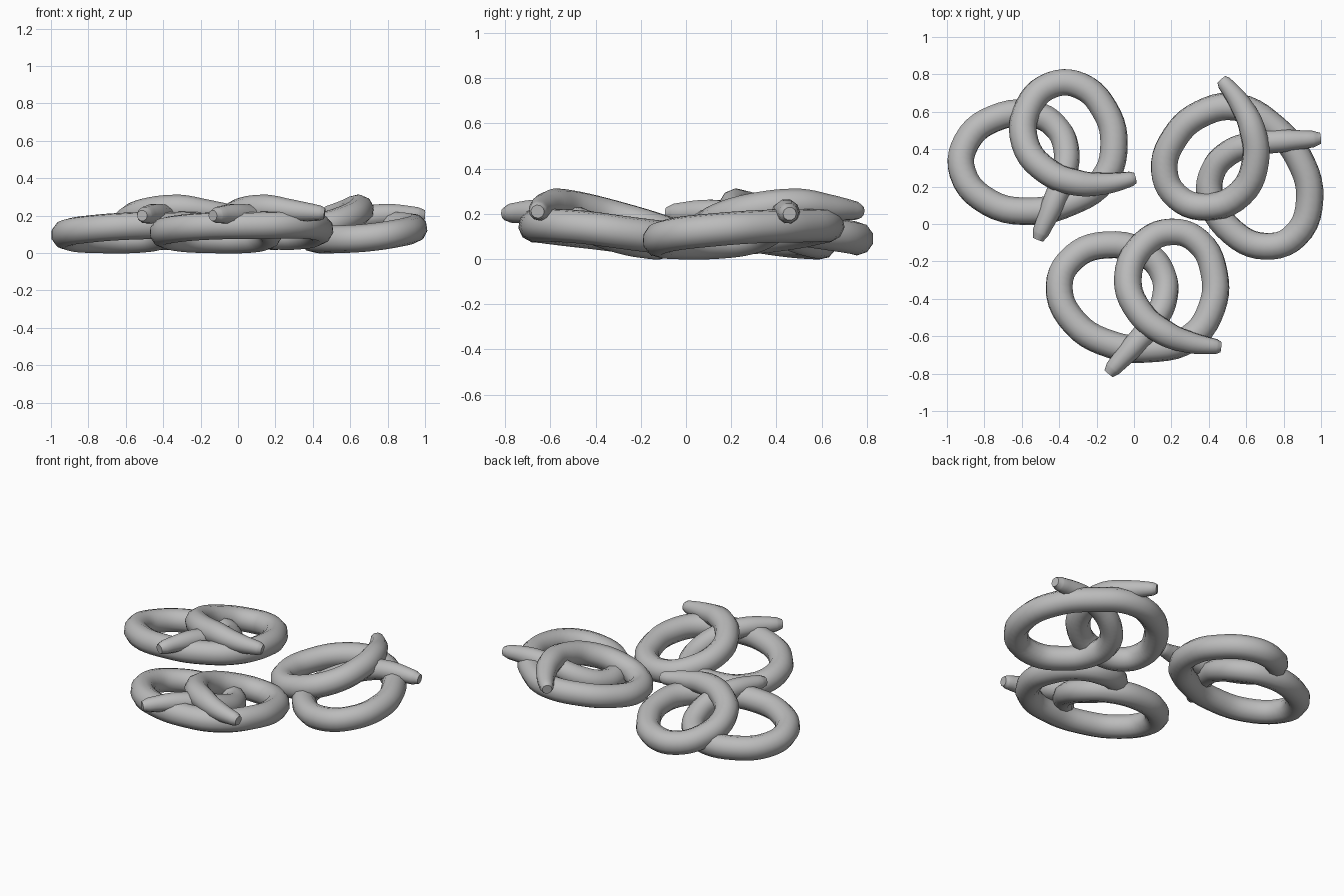
import bpy
from math import radians
from mathutils import Matrix, Vector

if "Cube" in bpy.data.objects:
    bpy.data.objects.remove(bpy.data.objects["Cube"], do_unlink=True)

GREY = (0.5, 0.5, 0.5, 1)
mat = bpy.data.materials.new("dough_grey")
mat.use_nodes = True
mat.diffuse_color = GREY
mat.node_tree.nodes["Principled BSDF"].inputs["Base Color"].default_value = GREY

# Centre line of one knotted strand: x, y, z, thickness factor
PATH = [
    (-0.135, -0.80, 0.20, 0.4), (-0.11, -0.77, 0.203, 0.6),
    (0.0, -0.65, 0.205, 0.82),
    (0.10, -0.53, 0.18, 0.9), (0.163, -0.40, 0.13, 0.94),
    (0.155, -0.27, 0.09, 0.96), (0.07, -0.165, 0.075, 1),
    (-0.15, -0.112, 0.073, 1), (-0.325, -0.18, 0.083, 1),
    (-0.40, -0.33, 0.107, 1), (-0.32, -0.525, 0.13, 1),
    (-0.12, -0.645, 0.145, 1), (0.08, -0.667, 0.147, 1),
    (0.30, -0.61, 0.15, 1), (0.415, -0.45, 0.14, 1),
    (0.428, -0.26, 0.115, 1), (0.345, -0.095, 0.095, 1),
    (0.20, -0.042, 0.093, 1), (0.05, -0.11, 0.125, 1),
    (-0.033, -0.29, 0.18, 1), (0.03, -0.47, 0.225, 1),
    (0.16, -0.58, 0.24, 0.97), (0.30, -0.633, 0.225, 0.8),
    (0.44, -0.655, 0.213, 0.55), (0.463, -0.657, 0.21, 0.4),
]
PIVOT = Vector((0.095, -0.531, 0))


def strand_mesh():
    """Sweep a round section along the path and return it as a mesh."""
    curve = bpy.data.curves.new("strand_path", "CURVE")
    curve.dimensions = "3D"
    curve.bevel_depth = 0.074
    curve.bevel_resolution = 3
    curve.resolution_u = 5
    curve.use_fill_caps = True
    spline = curve.splines.new("BEZIER")
    spline.bezier_points.add(len(PATH) - 1)
    for point, (x, y, z, r) in zip(spline.bezier_points, PATH):
        point.co = Vector((x, y, z)) - PIVOT
        point.radius = r
        point.handle_left_type = point.handle_right_type = "AUTO"
    helper = bpy.data.objects.new("strand_helper", curve)
    bpy.context.collection.objects.link(helper)
    graph = bpy.context.evaluated_depsgraph_get()
    mesh = bpy.data.meshes.new_from_object(helper.evaluated_get(graph))
    bpy.data.objects.remove(helper, do_unlink=True)
    mesh.materials.clear()
    mesh.materials.append(mat)
    # Smooth tube with flat end caps
    for face in mesh.polygons:
        face.use_smooth = len(face.vertices) <= 4
    return mesh


# Three copies of the knot, each turned its own way
mesh = strand_mesh()
for name, place, turn in (
    ("front_knot", (0.095, -0.531, 0), 0),
    ("back_right_knot", (-0.383, 0.246, 0), 19),
    ("back_left_knot", (0.645, 0.425, 0), 136),
):
    knot = bpy.data.objects.new(name, mesh)
    knot.matrix_world = Matrix.Translation(place) @ Matrix.Rotation(radians(turn), 4, "Z")
    bpy.context.collection.objects.link(knot)
